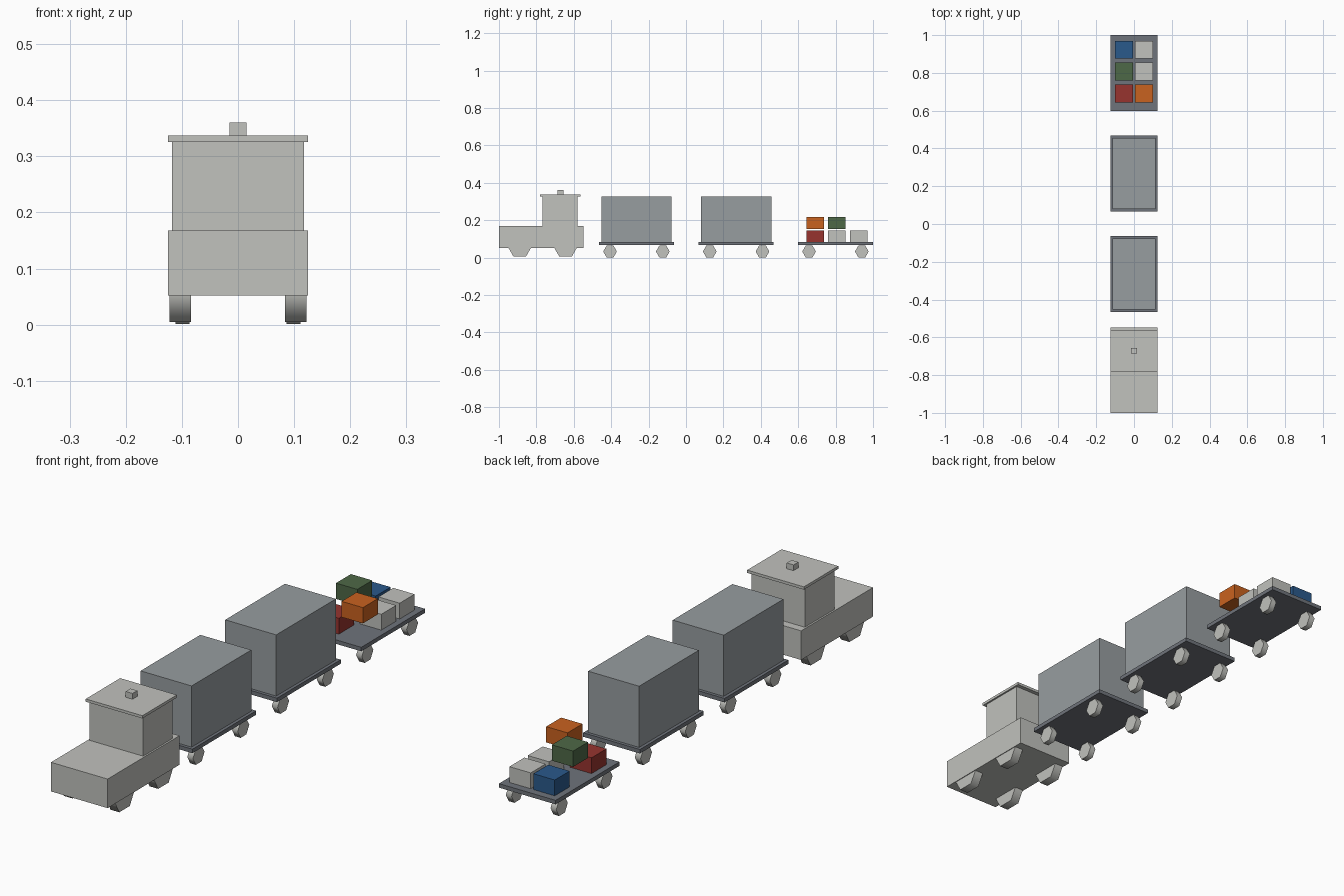
import bpy
import math

cube = bpy.data.objects.get("Cube")
if cube:
    bpy.data.objects.remove(cube, do_unlink=True)


def material(name, rgb):
    mat = bpy.data.materials.new(name)
    mat.use_nodes = True
    mat.diffuse_color = (*rgb, 1)
    mat.node_tree.nodes["Principled BSDF"].inputs["Base Color"].default_value = (*rgb, 1)
    return mat


WHITE = material("off_white", (0.533, 0.539, 0.509))
STEEL = material("container_grey", (0.31, 0.337, 0.352))
DARK = material("deck_grey", (0.159, 0.174, 0.198))
ORANGE = material("orange", (0.584, 0.122, 0.014))
RED = material("red", (0.309, 0.034, 0.028))
GREEN = material("green", (0.076, 0.138, 0.063))
BLUE = material("blue", (0.023, 0.1, 0.258))


def box(name, mat, x, y, z):
    """Box from (min, max) ranges on each axis."""
    bpy.ops.mesh.primitive_cube_add(size=1, location=[sum(r) / 2 for r in (x, y, z)])
    ob = bpy.context.object
    ob.name = name
    ob.scale = [r[1] - r[0] for r in (x, y, z)]
    bpy.ops.object.transform_apply(location=False, rotation=False, scale=True)
    ob.data.materials.append(mat)
    return ob


def wheel_pair(name, x, y, z, radius, width):
    """Six-sided wheels resting on a flat, mirrored left and right."""
    for side, sx in (("left", x), ("right", -x)):
        bpy.ops.mesh.primitive_cylinder_add(
            vertices=6, radius=radius, depth=width, location=(sx, y, z),
            rotation=(0, math.pi / 2, 0))
        ob = bpy.context.object
        ob.name = f"{name}_{side}"
        # turn the hexagon so that points face forward and back
        bpy.ops.object.transform_apply(location=False, rotation=True, scale=False)
        if max(v.co.z for v in ob.data.vertices) > radius * 0.95:
            ob.rotation_euler.x = math.pi / 6
            bpy.ops.object.transform_apply(location=False, rotation=True, scale=False)
        ob.data.materials.append(WHITE)
        bpy.ops.object.shade_smooth_by_angle(angle=math.radians(70))


HALF = 0.125

# Tractor
box("tractor_body", WHITE, (-HALF, HALF), (-1, -0.547), (0.052, 0.168))
box("cabin", WHITE, (-0.118, 0.118), (-0.766, -0.58), (0.168, 0.326))
box("cabin_roof", WHITE, (-HALF, HALF), (-0.781, -0.564), (0.326, 0.337))
box("beacon", WHITE, (-0.015, 0.015), (-0.686, -0.656), (0.337, 0.36))
wheel_pair("tractor_front_wheel", 0.103, -0.889, 0.062, 0.066, 0.038)
wheel_pair("tractor_rear_wheel", 0.103, -0.644, 0.062, 0.066, 0.038)

# Trailers: deck and wheels on each, containers on the first two
for name, y in (("first", -0.265), ("second", 0.268), ("last", 0.799)):
    box(f"{name}_deck", DARK, (-HALF, HALF), (y - 0.201, y + 0.201), (0.067, 0.083))
    for end, dy in (("front", -0.141), ("rear", 0.141)):
        wheel_pair(f"{name}_{end}_wheel", 0.0985, y + dy, 0.0325, 0.0365, 0.025)
    if name != "last":
        box(f"{name}_container", STEEL, (-0.1125, 0.1125), (y - 0.188, y + 0.188), (0.083, 0.327))

# Loose crates: colour, column, row, layer
for name, mat, col, row, layer in (
        ("red_crate", RED, -1, 0, 0),
        ("orange_crate", ORANGE, 1, 0, 1),
        ("green_crate", GREEN, -1, 1, 1),
        ("white_crate_middle", WHITE, 1, 1, 0),
        ("blue_crate", BLUE, -1, 2, 0),
        ("white_crate_rear", WHITE, 1, 2, 0)):
    cx, cy, z = col * 0.053, 0.691 + row * 0.116, 0.083 + layer * 0.071
    box(name, mat, (cx - 0.047, cx + 0.047), (cy - 0.047, cy + 0.047), (z, z + 0.063))
